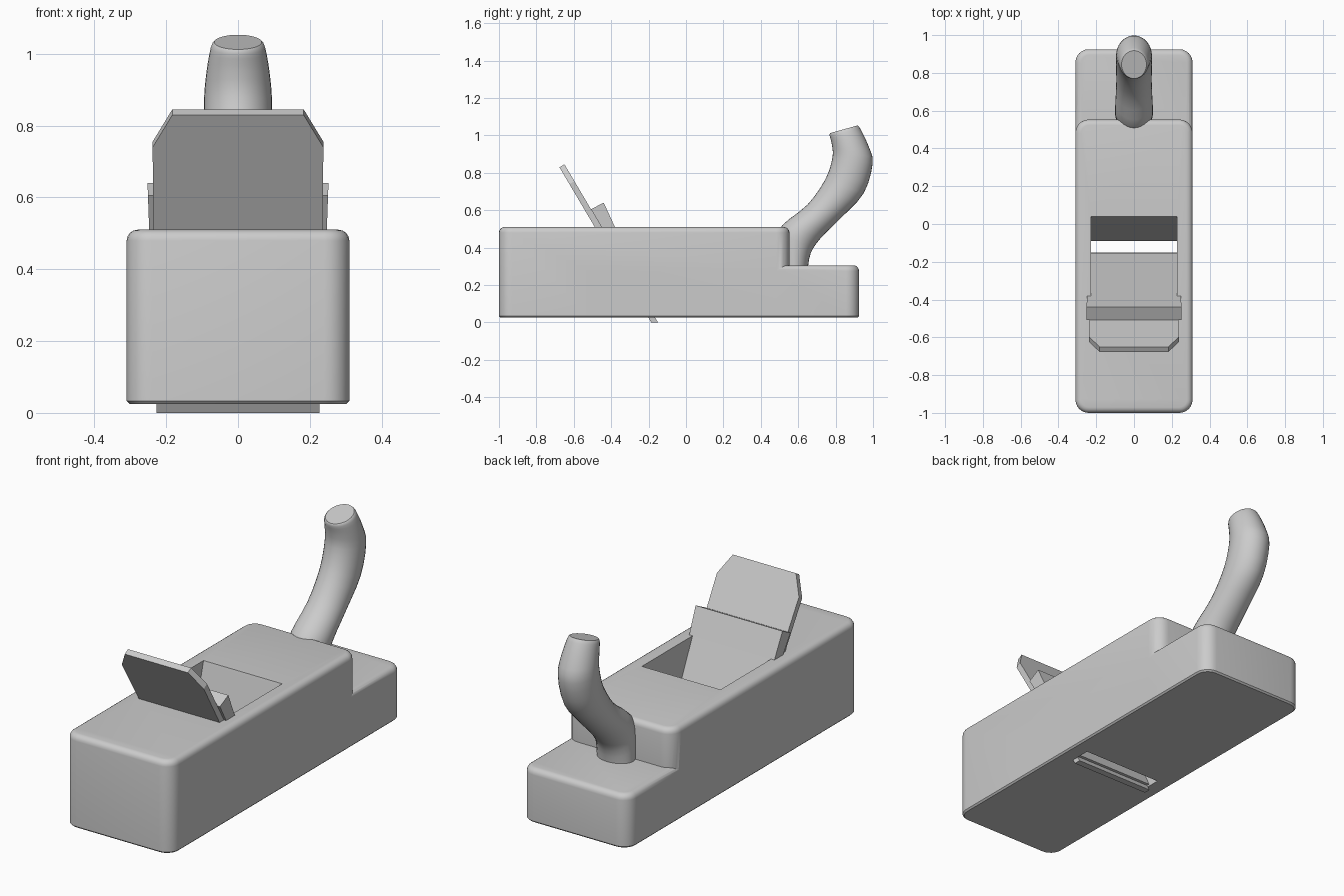
import bpy, bmesh, math
from mathutils import Vector

cube = bpy.data.objects.get("Cube")
if cube:
    bpy.data.objects.remove(cube, do_unlink=True)

grey = bpy.data.materials.new("plain grey")
grey.use_nodes = True
colour = (0.6, 0.6, 0.6, 1)
grey.diffuse_color = colour
grey.node_tree.nodes["Principled BSDF"].inputs["Base Color"].default_value = colour


def add_object(name, bm):
    bmesh.ops.recalc_face_normals(bm, faces=bm.faces)
    mesh = bpy.data.meshes.new(name)
    bm.to_mesh(mesh)
    bm.free()
    mesh.materials.append(grey)
    obj = bpy.data.objects.new(name, mesh)
    bpy.context.collection.objects.link(obj)
    return obj


def smooth(obj, degrees):
    bpy.ops.object.select_all(action="DESELECT")
    obj.select_set(True)
    bpy.context.view_layer.objects.active = obj
    bpy.ops.object.shade_smooth_by_angle(angle=math.radians(degrees))


def rounded_block(name, half_x, y0, y1, z0, z1):
    """Box with round upright corners, a soft top rim and a crisp bottom rim."""
    bm = bmesh.new()
    bmesh.ops.create_cube(bm, size=1)
    for v in bm.verts:
        v.co = (v.co.x * 2 * half_x, y0 + (v.co.y + 0.5) * (y1 - y0),
                z0 + (v.co.z + 0.5) * (z1 - z0))
    upright = [e for e in bm.edges if abs(e.verts[0].co.z - e.verts[1].co.z) > 0.01]
    bmesh.ops.bevel(bm, geom=upright, offset=0.07, segments=6, profile=0.5, affect="EDGES")
    for level, size, steps in ((z1, 0.03, 4), (z0, 0.008, 1)):
        rim = [e for e in bm.edges if all(abs(v.co.z - level) < 1e-4 for v in e.verts)]
        bmesh.ops.bevel(bm, geom=rim, offset=size, segments=steps, profile=0.5, affect="EDGES")
    return add_object(name, bm)


def side_prism(name, profile, width_at):
    """Extrude a (y, z) outline across x; half width may vary with height."""
    bm = bmesh.new()
    left, right = ([bm.verts.new((s * width_at(z), y, z)) for y, z in profile] for s in (1, -1))
    bm.faces.new(left)
    bm.faces.new(right[::-1])
    n = len(profile)
    for i in range(n):
        j = (i + 1) % n
        bm.faces.new((left[i], right[i], right[j], left[j]))
    return add_object(name, bm)


def boolean(obj, other, operation):
    mod = obj.modifiers.new(operation.lower(), "BOOLEAN")
    mod.operation = operation
    mod.solver = "EXACT"
    mod.object = other
    bpy.context.view_layer.objects.active = obj
    bpy.ops.object.modifier_apply(modifier=mod.name)
    bpy.data.objects.remove(other, do_unlink=True)


# Stepped body with the sloping throat cut right through
body = rounded_block("body", 0.31, -1.0, 0.553, 0.025, 0.51)
shelf = rounded_block("rear_shelf", 0.31, -0.6, 0.925, 0.025, 0.305)
boolean(body, shelf, "UNION")
throat = side_prism("throat_cutter", [(-0.2, -0.02), (-0.1, -0.02), (-0.09, 0.03),
                                      (0.04, 0.51), (0.054, 0.56), (-0.5, 0.56),
                                      (-0.46, 0.51), (-0.19, 0.03)], lambda z: 0.228)
boolean(body, throat, "DIFFERENCE")
smooth(body, 35)

# Blade: a leaning plate, tapering downwards, with clipped top corners
along = Vector((0, -0.5, 0.845)).normalized()
across = Vector((0, -along.z, along.y))
edge = Vector((0, -0.15, 0))
length = 0.982
bm = bmesh.new()
outline = [(0.227, 0), (0.238, length - 0.105), (0.183, length)]
outline += [(-x, d) for x, d in reversed(outline)]
back = [bm.verts.new(edge + along * d + Vector((x, 0, 0))) for x, d in outline]
front = []
for x, d in outline:
    # the cutting end is trimmed level with the ground
    p = edge + along * d + across * 0.031 + Vector((x, 0, 0))
    if p.z < 0:
        p -= along * (p.z / along.z)
    front.append(bm.verts.new(p))
bm.faces.new(back)
bm.faces.new(front[::-1])
for i in range(len(outline)):
    j = (i + 1) % len(outline)
    bm.faces.new((back[i], front[i], front[j], back[j]))
add_object("blade", bm)

# Wedge holding the blade, thinning towards the mouth
side_prism("wedge", [(-0.508, 0.605), (-0.44, 0.64), (-0.38, 0.51), (-0.155, 0.035),
                     (-0.172, 0.035)], lambda z: 0.229 + 0.036 * z)

# Handle: oval sections between front and back outline points, then half width
sections = [
    (0.51, 0.28, 0.65, 0.28, 0.10), (0.50, 0.45, 0.667, 0.37, 0.10),
    (0.515, 0.52, 0.72, 0.45, 0.10), (0.65, 0.63, 0.83, 0.56, 0.094),
    (0.745, 0.765, 0.95, 0.69, 0.095), (0.783, 0.88, 0.998, 0.85, 0.095),
    (0.78, 0.95, 0.975, 0.945, 0.088), (0.768, 0.998, 0.932, 1.035, 0.076),
    (0.77, 1.012, 0.918, 1.053, 0.066)]


def spline(a, b, c, d, t):
    return 0.5 * (2 * b + (c - a) * t + (2 * a - 5 * b + 4 * c - d) * t * t
                  + (3 * b - a - 3 * c + d) * t ** 3)


rows = []
last = len(sections) - 1
for i in range(last):
    quad = [sections[min(max(i + k, 0), last)] for k in (-1, 0, 1, 2)]
    rows += [[spline(*vals, t / 3) for vals in zip(*quad)] for t in range(3)]
rows.append(sections[-1])

bm = bmesh.new()
sides = 32
rings = []
for fy, fz, by, bz, half in rows:
    ring = []
    for k in range(sides):
        a = 2 * math.pi * k / sides
        u = 0.5 + 0.5 * math.cos(a)
        ring.append(bm.verts.new((half * math.sin(a), fy + (by - fy) * u, fz + (bz - fz) * u)))
    rings.append(ring)
for low, high in zip(rings, rings[1:]):
    for k in range(sides):
        m = (k + 1) % sides
        bm.faces.new((low[k], low[m], high[m], high[k]))
bm.faces.new(rings[0][::-1])
bm.faces.new(rings[-1])
smooth(add_object("handle", bm), 40)
